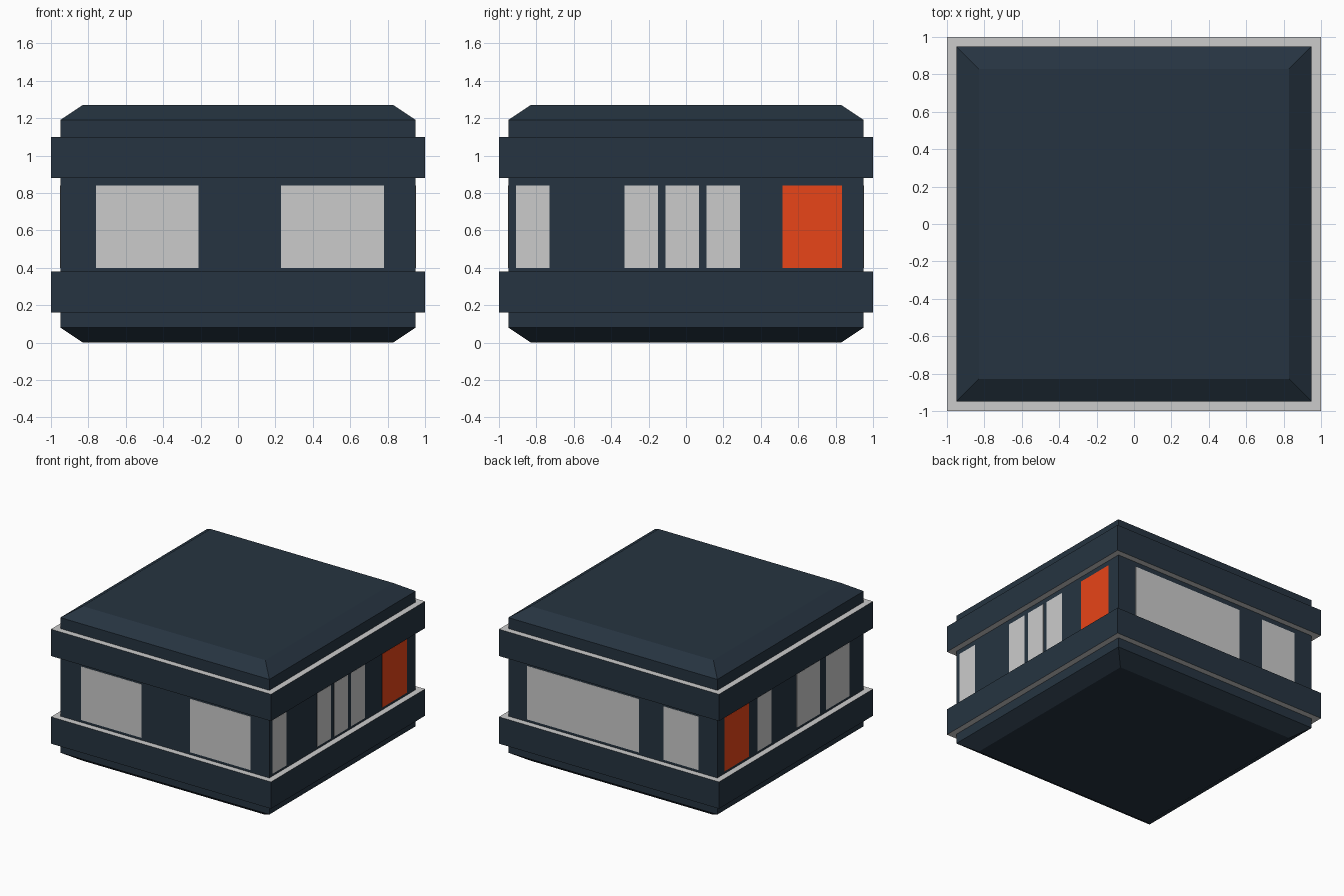
import bpy, bmesh

if "Cube" in bpy.data.objects:
    bpy.data.objects.remove(bpy.data.objects["Cube"])


def material(name, color):
    m = bpy.data.materials.new(name)
    m.diffuse_color = (*color, 1)
    m.use_nodes = True
    m.node_tree.nodes["Principled BSDF"].inputs["Base Color"].default_value = m.diffuse_color
    return m


GREY = material("grey", (0.8, 0.8, 0.8))
DARK = material("dark_blue", (0.019, 0.034, 0.052))
ORANGE = material("orange", (0.81, 0.058, 0.009))


def square_loft(name, profile, side_mat, cap_mat):
    """Stack square rings given as (half width, z) and cap both ends."""
    bm = bmesh.new()
    rings = [[bm.verts.new((sx * w, sy * w, z))
              for sx, sy in ((-1, -1), (1, -1), (1, 1), (-1, 1))]
             for w, z in profile]
    for lo, hi in zip(rings, rings[1:]):
        for i in range(4):
            j = (i + 1) % 4
            bm.faces.new((lo[i], lo[j], hi[j], hi[i]))
    for ring in (rings[0][::-1], rings[-1]):
        bm.faces.new(ring).material_index = 1
    mesh = bpy.data.meshes.new(name)
    bm.to_mesh(mesh)
    bm.free()
    mesh.materials.append(side_mat)
    mesh.materials.append(cap_mat)
    obj = bpy.data.objects.new(name, mesh)
    bpy.context.collection.objects.link(obj)


def panel(name, side, a, b, mat):
    """Thin pane on one wall, from a to b along that wall."""
    wall, thick, z0, z1 = 0.95, 0.004, 0.40, 0.84
    mid, width, z = (a + b) / 2, b - a, (z0 + z1) / 2
    sign = 1 if side in ("right", "back") else -1
    if side in ("front", "back"):
        loc, size = (mid, sign * wall, z), (width, thick, z1 - z0)
    else:
        loc, size = (sign * wall, mid, z), (thick, width, z1 - z0)
    bpy.ops.mesh.primitive_cube_add(size=1, location=loc)
    obj = bpy.context.object
    obj.name = name
    obj.scale = size
    obj.data.materials.append(mat)


# Main body with bevelled top and bottom
square_loft("body", [(0.83, 0), (0.95, 0.08), (0.95, 1.19), (0.83, 1.27)], DARK, DARK)

# Projecting bands: dark sides, grey ledges
for name, z0, z1 in (("lower_band", 0.16, 0.38), ("upper_band", 0.88, 1.10)):
    square_loft(name, [(1, z0), (1, z1)], DARK, GREY)

# Windows on each wall
windows = {
    "front": [(-0.76, -0.21), (0.23, 0.78)],
    "back": [(-0.24, 0.78), (-0.78, -0.46)],
    "right": [(-0.91, -0.73), (-0.33, -0.15), (-0.11, 0.07), (0.11, 0.29)],
    "left": [(0.25, 0.43), (-0.38, -0.08), (-0.76, -0.46)],
}
for side, spans in windows.items():
    for i, (a, b) in enumerate(spans, 1):
        panel(f"{side}_window_{i}", side, a, b, GREY)

# Orange panels on the two side walls
panel("right_orange_panel", "right", 0.515, 0.835, ORANGE)
panel("left_orange_panel", "left", 0.54, 0.86, ORANGE)
